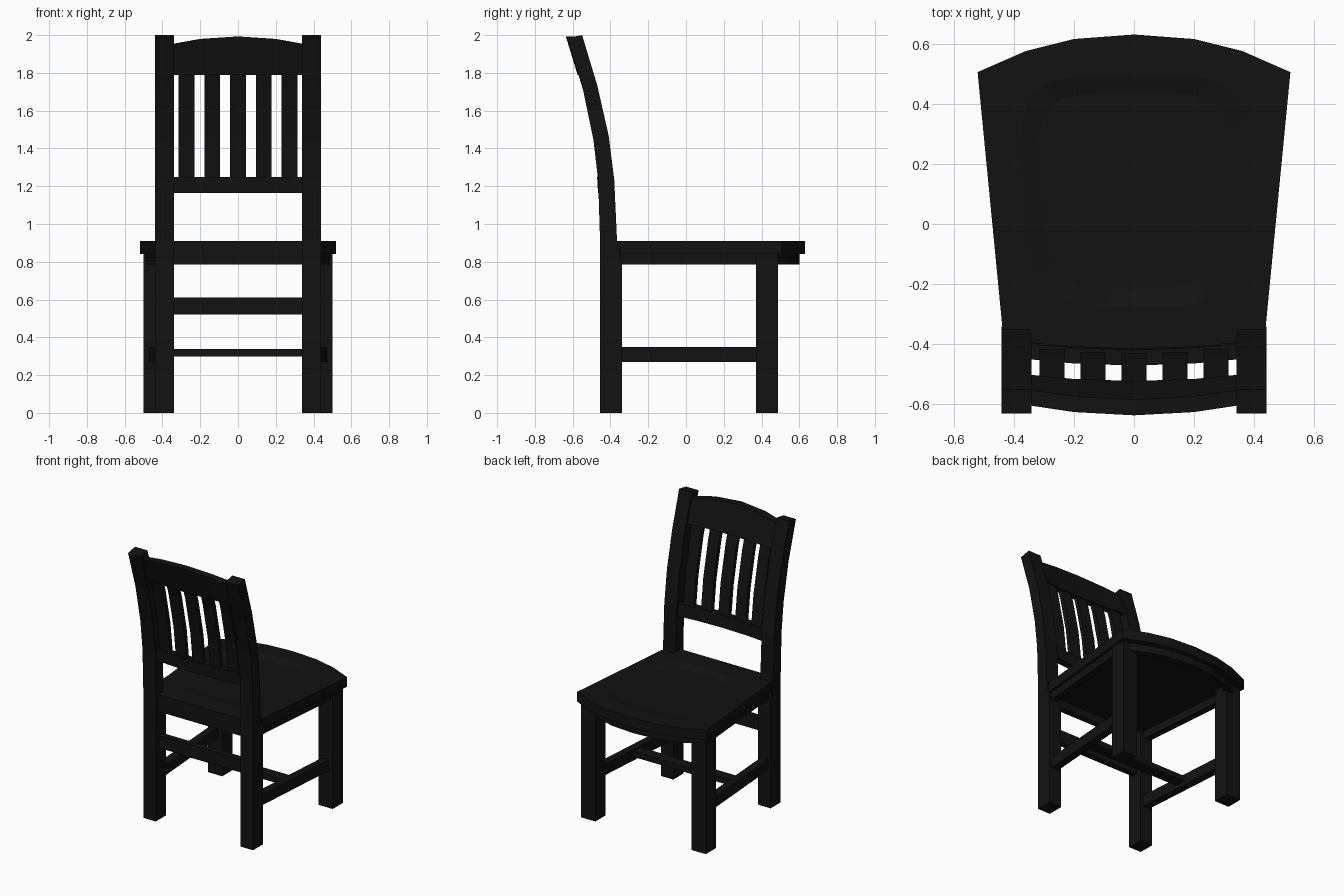
import bpy, bmesh, math

if "Cube" in bpy.data.objects:
    bpy.data.objects.remove(bpy.data.objects["Cube"])

mat = bpy.data.materials.new("black_paint")
mat.diffuse_color = (0.006, 0.006, 0.006, 1)
mat.use_nodes = True
mat.node_tree.nodes["Principled BSDF"].inputs["Base Color"].default_value = mat.diffuse_color


def loft(name, loops):
    """Solid skinned through equal-sized loops, with capped ends."""
    bm = bmesh.new()
    rings = [[bm.verts.new(p) for p in loop] for loop in loops]
    n = len(rings[0])
    for a, b in zip(rings, rings[1:]):
        for i in range(n):
            j = (i + 1) % n
            bm.faces.new((a[i], a[j], b[j], b[i]))
    bm.faces.new(rings[0])
    bm.faces.new(rings[-1])
    bmesh.ops.recalc_face_normals(bm, faces=bm.faces)
    me = bpy.data.meshes.new(name)
    bm.to_mesh(me)
    bm.free()
    ob = bpy.data.objects.new(name, me)
    bpy.context.collection.objects.link(ob)
    me.materials.append(mat)
    return ob


def rect_z(x0, x1, y0, y1, z0, z1=None):
    """Rectangle in plan; front edge height may differ from the rear."""
    z1 = z0 if z1 is None else z1
    return [(x0, y0, z0), (x1, y0, z0), (x1, y1, z1), (x0, y1, z1)]


def rect_x(x, y0, y1, z0, z1):
    return [(x, y0, z0), (x, y1, z0), (x, y1, z1), (x, y0, z1)]


def box(name, x0, x1, y0, y1, z0, z1):
    return loft(name, [rect_z(x0, x1, y0, y1, z) for z in (z0, z1)])


# Back post profile: rear y, rear z, front y, front z
POST = [(-.455, 0, -.34, 0), (-.455, .80, -.34, .80), (-.455, .91, -.365, .91),
        (-.465, 1.23, -.38, 1.235), (-.49, 1.445, -.41, 1.47),
        (-.545, 1.71, -.47, 1.735), (-.63, 1.985, -.55, 2.0)]


def mid_y(z):
    """Centre line of the bent back at height z."""
    c = [((a + b) / 2, (za + zb) / 2) for a, za, b, zb in POST]
    for (y0, z0), (y1, z1) in zip(c, c[1:]):
        if z <= z1:
            break
    return y0 + (y1 - y0) * (z - z0) / (z1 - z0)


def bow(x):
    """Backward bow of the rails and slats."""
    return -.02 * (1 - (x / .34) ** 2)


for s, side in ((-1, "left"), (1, "right")):
    loft("back_leg_" + side, [rect_z(s * .34, s * .44, a, b, za, zb)
                              for a, za, b, zb in POST])
    box("front_leg_" + side, s * .385, s * .5, .37, .487, 0, .85)
    # Side apron and stretcher splay towards the front
    for name, z0, z1, xb, xf, h in (("side_apron_", .785, .85, .395, .46, .025),
                                    ("side_stretcher_", .27, .35, .39, .445, .027)):
        loft(name + side, [[(s * (x - h), y, z0), (s * (x + h), y, z0),
                            (s * (x + h), y, z1), (s * (x - h), y, z1)]
                           for x, y in ((xb, -.36), (xf, .39))])

# Cross rails
box("rear_apron", -.35, .35, -.425, -.38, .785, .86)
box("rear_stretcher", -.35, .35, -.42, -.375, .52, .61)
box("cross_stretcher", -.41, .41, -.035, .045, .298, .338)

# Bowed front apron
FRONT = [(-.52, .505), (-.36, .575), (-.2, .615), (0, .63), (.2, .615), (.36, .575), (.52, .505)]
loft("front_apron", [rect_x(x * .9, y - .075, y - .03, .785, .85) for x, y in FRONT])

# Seat, notched round the back posts, with a shallow scoop
outline = FRONT + [(.437, -.35), (.345, -.35), (.345, -.43),
                   (-.345, -.43), (-.345, -.35), (-.437, -.35)]
seat = loft("seat", [[(x, y, z) for x, y in outline] for z in (.84, .91)])


def scoop_loop(k, z):
    pts = []
    for i in range(40):
        a = math.tau * (i + .5) / 40
        c, s = math.cos(a), math.sin(a)
        u = math.copysign(abs(c) ** .5, c)
        v = math.copysign(abs(s) ** .5, s)
        pts.append((k * u * (.37 + .03 * v), .11 + k * v * .39, z))
    return pts


cutter = loft("seat_scoop_cutter", [scoop_loop(.84, .897), scoop_loop(1, .911), scoop_loop(1, .93)])
cutter.hide_render = True
cutter.hide_set(True)
mod = seat.modifiers.new("scoop", 'BOOLEAN')
mod.operation = 'DIFFERENCE'
mod.object = cutter
mod.solver = 'EXACT'


def back_rail(name, z0, top):
    loops = []
    for x in (-.35, -.2, 0, .2, .35):
        z1 = top(x)
        ya, yb = mid_y(z0) + bow(x), mid_y(z1) + bow(x)
        loops.append([(x, ya - .026, z0), (x, ya + .026, z0),
                      (x, yb + .026, z1), (x, yb - .026, z1)])
    loft(name, loops)


back_rail("top_rail", 1.79, lambda x: 1.993 - .04 * (x / .35) ** 2)
back_rail("lower_back_rail", 1.163, lambda x: 1.25)

# Slats follow the bend of the posts
for i in range(-2, 3):
    x = i * .1365
    loft(f"back_slat_{i + 3}", [rect_z(x - .042, x + .042, mid_y(z) + bow(x) - .015,
                                       mid_y(z) + bow(x) + .015, z)
                                for z in (1.22, 1.46, 1.72, 1.82)])
